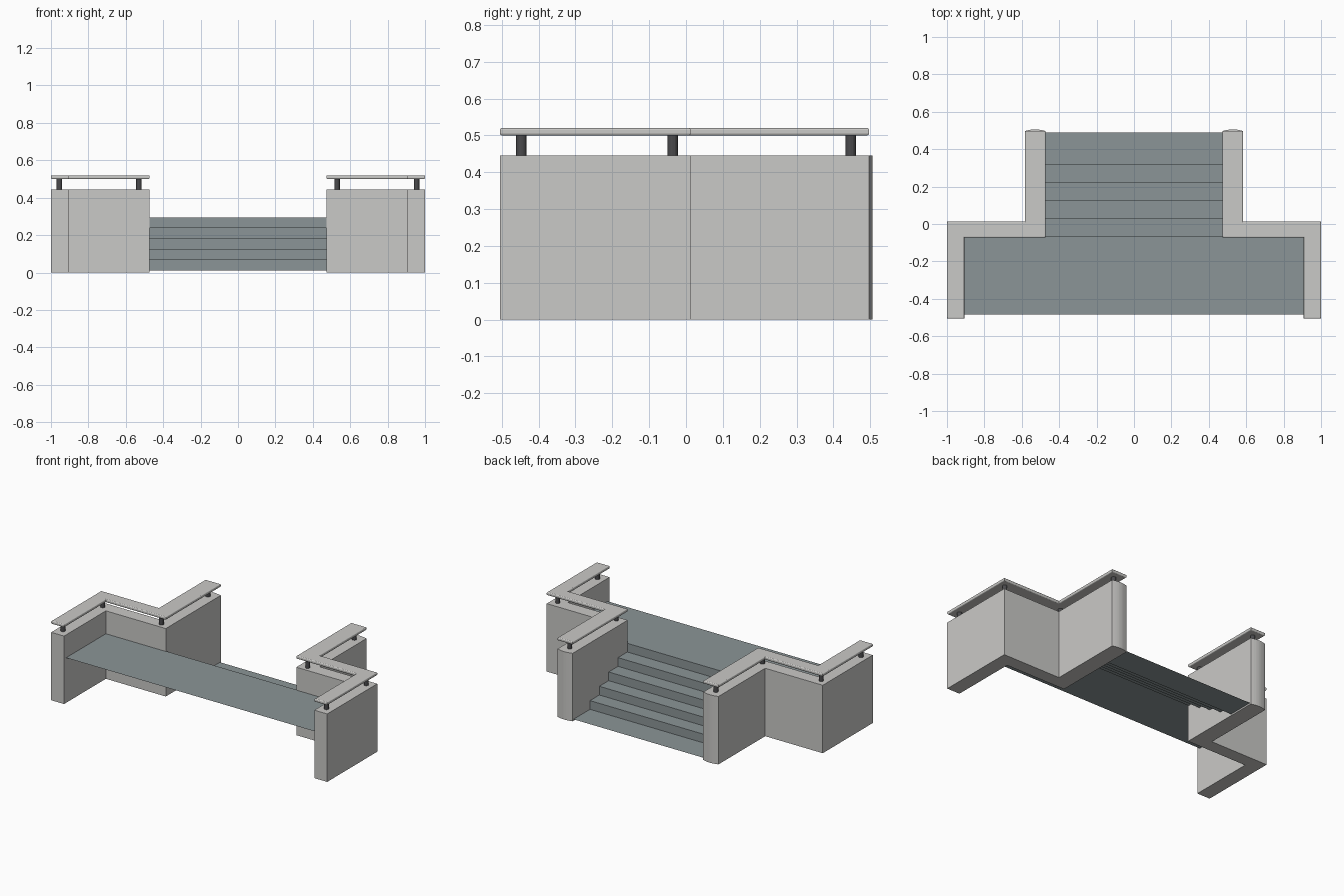
import bpy, bmesh, math

if "Cube" in bpy.data.objects:
    bpy.data.objects.remove(bpy.data.objects["Cube"])


def material(name, rgb):
    m = bpy.data.materials.new(name)
    m.diffuse_color = (*rgb, 1)
    m.use_nodes = True
    m.node_tree.nodes["Principled BSDF"].inputs["Base Color"].default_value = m.diffuse_color
    return m


STONE = material("pale stone", (0.59, 0.585, 0.57))
SLATE = material("blue grey slate", (0.26, 0.30, 0.31))
IRON = material("dark iron", (0.07, 0.07, 0.075))


def finish(bm, name, mat, solid=True):
    if solid:
        bmesh.ops.recalc_face_normals(bm, faces=bm.faces[:])
    me = bpy.data.meshes.new(name)
    bm.to_mesh(me)
    bm.free()
    me.materials.append(mat)
    ob = bpy.data.objects.new(name, me)
    bpy.context.collection.objects.link(ob)
    return ob


def prism(name, outline, z0, z1, mat, bevel=0):
    bm = bmesh.new()
    face = bm.faces.new([bm.verts.new((x, y, z0)) for x, y in outline])
    ext = bmesh.ops.extrude_face_region(bm, geom=[face], use_keep_orig=True)
    for v in ext["geom"]:
        if isinstance(v, bmesh.types.BMVert):
            v.co.z = z1
    if bevel:
        # round the long horizontal edges
        edges = [e for e in bm.edges if abs(e.verts[0].co.z - e.verts[1].co.z) < 1e-6]
        bmesh.ops.recalc_face_normals(bm, faces=bm.faces[:])
        bmesh.ops.bevel(bm, geom=edges, offset=bevel, segments=3, profile=0.5, affect='EDGES')
    return finish(bm, name, mat)


# Plan dimensions
X_IN, X_LEG, X_OUT, X_END = 0.473, 0.583, 0.907, 1.0
Y_FRONT, Y_CROSS, Y_BACK, Y_END = -0.505, -0.072, 0.013, 0.497
WALL_TOP, CAP_LOW, CAP_TOP = 0.445, 0.50, 0.52

for side, s in (("left", -1), ("right", 1)):
    # Z-shaped plan; the rear end of the wall is slightly bowed
    front = [(X_IN, Y_CROSS), (X_OUT, Y_CROSS), (X_OUT, Y_FRONT), (X_END, Y_FRONT),
             (X_END, Y_BACK), (X_LEG, Y_BACK)]
    n = 10
    bow = [(X_LEG + (X_IN - X_LEG) * i / n, Y_END + 0.009 * math.sin(math.pi * i / n))
           for i in range(n + 1)]
    flat = [(X_LEG, Y_END), (X_IN, Y_END)]
    prism(side + "_wall", [(s * x, y) for x, y in front + bow], 0, WALL_TOP, STONE)
    prism(side + "_rail_cap", [(s * x, y) for x, y in front + flat], CAP_LOW, CAP_TOP, STONE, 0.006)

    # Short posts between wall and rail
    for i, (x, y) in enumerate([(0.955, -0.447), (0.955, -0.036), (0.53, -0.036), (0.53, 0.447)]):
        circle = [(s * x + 0.0145 * math.cos(a * math.pi / 8), y + 0.0145 * math.sin(a * math.pi / 8))
                  for a in range(16)]
        prism(f"{side}_post_{i + 1}", circle, WALL_TOP, CAP_LOW, IRON)

# Steps: one folded sheet climbing from the back to the landing
profile = [(0.489, 0.01)]
for i in range(5):
    y = 0.318 - 0.0965 * i
    profile += [(y, 0.01 + 0.057 * i), (y, 0.01 + 0.057 * (i + 1))]
bm = bmesh.new()
rows = [[bm.verts.new((x, y, z)) for x in (-X_IN, X_IN)] for y, z in profile]
for a, b in zip(rows, rows[1:]):
    bm.faces.new((a[0], b[0], b[1], a[1]))
finish(bm, "steps", SLATE, solid=False)

# Wide landing sheet at the top of the steps
bm = bmesh.new()
bm.faces.new([bm.verts.new((x, y, 0.295)) for x, y in
              ((-X_OUT, -0.484), (X_OUT, -0.484), (X_OUT, -0.068), (-X_OUT, -0.068))])
finish(bm, "landing", SLATE, solid=False)
